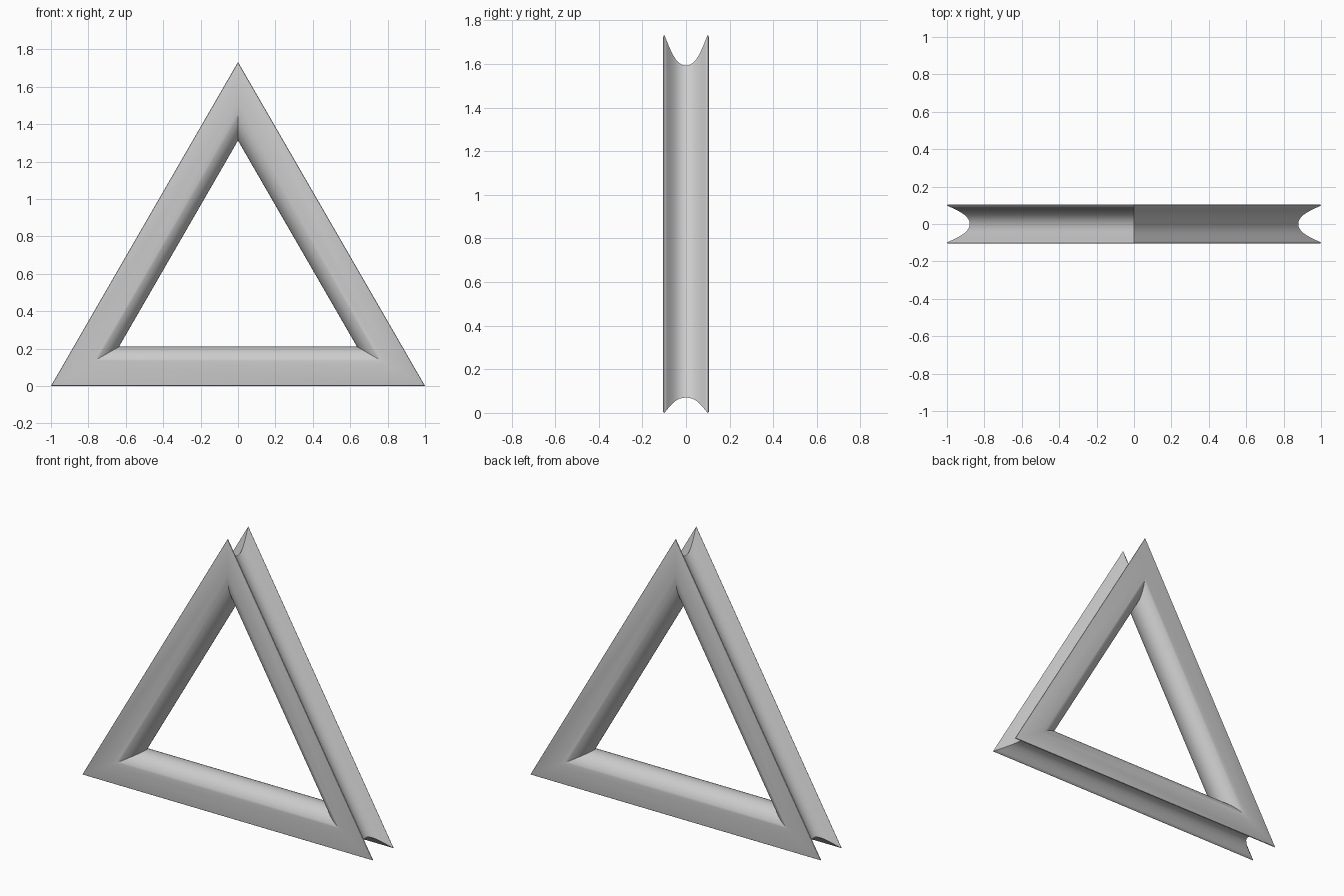
import bpy, bmesh, math

if "Cube" in bpy.data.objects:
    bpy.data.objects.remove(bpy.data.objects["Cube"])

R = 0.105            # half thickness of the bar
S3 = math.sqrt(3)

# Half cross-section: (y, distance in from the outer edge)
groove = [(0.0, 0.07), (0.015, 0.069), (0.03, 0.0645), (0.045, 0.057), (0.06, 0.045),
          (0.075, 0.0295), (0.088, 0.0135), (0.098, 0.001)]
lip = [(0.1005, 0.0), (0.1035, 0.002), (R, 0.006)]
nose = [(R * math.cos(a), 0.105 + R * math.sin(a))
        for a in (math.pi / 2 * i / 16 for i in range(17))]
half = groove + lip + nose

# Mirror to a closed loop
profile = half + [(-y, d) for y, d in reversed(half[1:-1])]


def triangle_corners(y, d):
    """Corners of the triangle inset by d, so the bars meet in mitres."""
    return [(-(1 - S3 * d), y, d), (1 - S3 * d, y, d), (0, y, S3 - 2 * d)]


# Grooved triangular frame
bm = bmesh.new()
rings = [[bm.verts.new(c) for c in triangle_corners(y, d)] for y, d in profile]
for i, ring in enumerate(rings):
    nxt = rings[(i + 1) % len(rings)]
    for k in range(3):
        j = (k + 1) % 3
        bm.faces.new((ring[k], ring[j], nxt[j], nxt[k]))
bmesh.ops.recalc_face_normals(bm, faces=bm.faces)

mesh = bpy.data.meshes.new("triangle_frame")
bm.to_mesh(mesh)
bm.free()
frame = bpy.data.objects.new("triangle_frame", mesh)
bpy.context.collection.objects.link(frame)
bpy.context.view_layer.objects.active = frame
frame.select_set(True)
bpy.ops.object.shade_smooth_by_angle(angle=math.radians(30))
